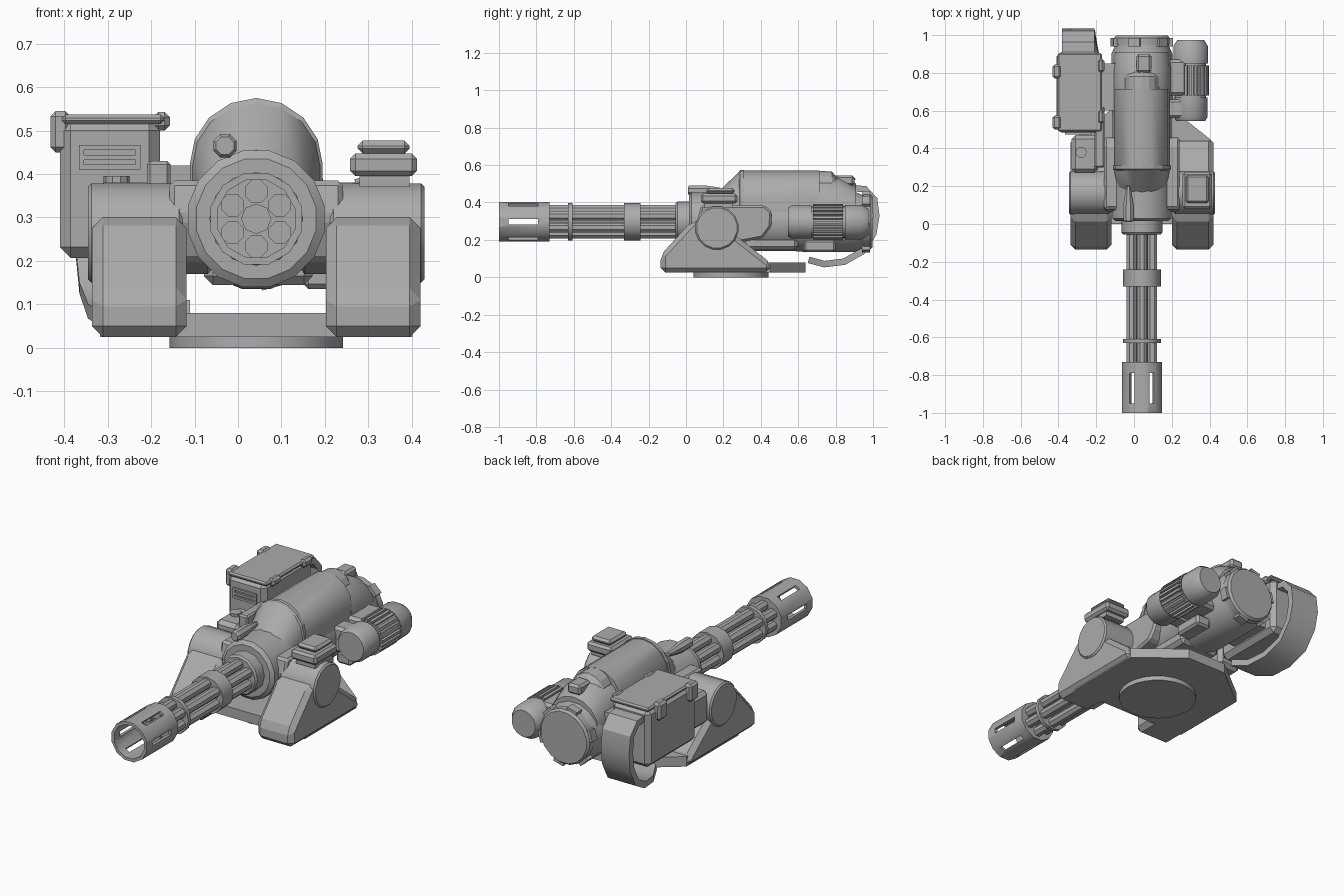
import bpy, bmesh, math
from mathutils import Vector, Matrix

if "Cube" in bpy.data.objects:
    bpy.data.objects.remove(bpy.data.objects["Cube"])

metal = bpy.data.materials.new("grey metal")
metal.use_nodes = True
GREY = (0.41, 0.41, 0.41, 1)
metal.diffuse_color = GREY
metal.node_tree.nodes["Principled BSDF"].inputs["Base Color"].default_value = GREY

CX, CZ = 0.042, 0.297   # gun axis


def loft(name, rings, closed=False, bevel=0, smooth=False):
    """Skin a list of equal point rings; cap the ends or close the loop."""
    bm = bmesh.new()
    vs = [[bm.verts.new(p) for p in r] for r in rings]
    pairs = list(zip(vs, vs[1:])) + ([(vs[-1], vs[0])] if closed else [])
    n = len(vs[0])
    for a, b in pairs:
        for i in range(n):
            j = (i + 1) % n
            bm.faces.new((a[i], a[j], b[j], b[i]))
    if not closed:
        bm.faces.new(vs[0])
        bm.faces.new(vs[-1])
    bmesh.ops.recalc_face_normals(bm, faces=bm.faces)
    me = bpy.data.meshes.new(name)
    bm.to_mesh(me)
    bm.free()
    me.materials.append(metal)
    ob = bpy.data.objects.new(name, me)
    bpy.context.collection.objects.link(ob)
    if bevel:
        m = ob.modifiers.new("bevel", "BEVEL")
        m.width, m.segments, m.limit_method = bevel, 1, "ANGLE"
    if smooth:
        bpy.ops.object.select_all(action="DESELECT")
        ob.select_set(True)
        bpy.context.view_layer.objects.active = ob
        bpy.ops.object.shade_smooth_by_angle(angle=math.radians(32))
    return ob


def box(name, x0, x1, y0, y1, z0, z1, bevel=0.0):
    return loft(name, [[(x0, y0, z), (x1, y0, z), (x1, y1, z), (x0, y1, z)] for z in (z0, z1)], bevel=bevel)


def circle(n, turn=0.0):
    return [(math.cos(2 * math.pi * (i + turn) / n), math.sin(2 * math.pi * (i + turn) / n)) for i in range(n)]


def turned(name, profile, x=CX, z=CZ, n=12, turn=0.0, closed=False, smooth=True):
    """Lathe (y, radius) pairs around an axis along y."""
    return loft(name, [[(x + r * c, y, z + r * s) for c, s in circle(n, turn)] for y, r in profile],
                closed, smooth=smooth)


def prism_x(name, yz, x0, x1, bevel=0.0, smooth=False):
    return loft(name, [[(x, y, z) for y, z in yz] for x in (x0, x1)], bevel=bevel, smooth=smooth)


def arch(y, r, zc, zb):
    """Round-topped section across the gun."""
    top = [(CX + r * math.cos(math.pi * i / 8), y, zc + r * math.sin(math.pi * i / 8)) for i in range(9)]
    return [(CX + r, y, zb)] + top + [(CX - r, y, zb)]


# Base: turntable and floor plate
loft("turntable", [[(CX + 0.2 * c, 0.24 + 0.2 * s, z) for c, s in circle(24)] for z in (0, 0.03)], smooth=True)
plate = [(0.36, 0.0), (0.36, 0.45), (0.12, 0.64), (-0.12, 0.64), (-0.36, 0.45), (-0.36, 0.0)]
loft("floor_plate", [[(CX + x, y, z) for x, y in plate] for z in (0.025, 0.08)])

# Side supports, mirrored about the gun axis
support = [(-0.135, 0.025), (-0.135, 0.12), (0.03, 0.3), (0.22, 0.3), (0.27, 0.22), (0.455, 0.075), (0.455, 0.025)]
arm = [(0.06, 0.3), (0.08, 0.385), (0.42, 0.385), (0.46, 0.35), (0.455, 0.27), (0.41, 0.21), (0.2, 0.17), (0.1, 0.2)]
for side, s in (("left", 1), ("right", -1)):
    prism_x(side + "_support", support, CX + s * 0.16, CX + s * 0.378, bevel=0.025)
    pivot = [(0.165 + 0.117 * c, 0.264 + 0.117 * q) for c, q in circle(16, 0.5)]
    prism_x(side + "_pivot", pivot, CX + s * 0.17, CX + s * 0.387, bevel=0.008, smooth=True)
    prism_x(side + "_arm", arm, CX + s * 0.1, CX + s * 0.2, bevel=0.012)

# Sensor on the left pivot
box("sensor_foot", 0.28, 0.395, 0.1, 0.25, 0.37, 0.41)
box("sensor_body", 0.258, 0.412, 0.08, 0.275, 0.395, 0.447, 0.012)
box("sensor_lid", 0.275, 0.395, 0.11, 0.26, 0.447, 0.477, 0.012)

# Fitting on the right arm
box("right_arm_block", -0.33, -0.19, 0.27, 0.47, 0.2, 0.38, 0.02)
box("right_arm_rail", -0.21, -0.155, 0.3, 0.62, 0.36, 0.43, 0.008)
loft("right_arm_bolt", [[(-0.28 + 0.03 * c, 0.38 + 0.03 * s, z) for c, s in circle(10)] for z in (0.37, 0.395)])

# Rotating barrels and clamps
for i, (c, s) in enumerate(circle(6, 0.5)):
    turned("barrel_%d" % (i + 1), [(-0.77, 0.028), (0.0, 0.028)], CX + 0.063 * c, CZ + 0.063 * s, 8, 0.5)
turned("barrel_core", [(-0.76, 0.035), (0.0, 0.035)], n=8)
turned("front_clamp", [(-0.63, 0.1), (-0.608, 0.1)])
turned("middle_clamp", [(-0.332, 0.1), (-0.242, 0.1)])

# Muzzle shroud with six slots cut through the wall
muzzle = turned("muzzle_shroud", [(-1, 0.109), (-0.73, 0.109), (-0.73, 0.03), (-0.75, 0.03), (-0.75, 0.092), (-1, 0.092)],
                turn=0.5, closed=True)
for i in range(6):
    cut = box("slot_cutter", 0.07, 0.13, -0.95, -0.79, -0.014, 0.014)
    cut.data.transform(Matrix.Translation((CX, 0, CZ)) @ Matrix.Rotation(i * math.pi / 3, 4, "Y"))
    mod = muzzle.modifiers.new("slot", "BOOLEAN")
    mod.operation, mod.object, mod.solver = "DIFFERENCE", cut, "EXACT"
    bpy.context.view_layer.objects.active = muzzle
    bpy.ops.object.modifier_apply(modifier=mod.name)
    bpy.data.objects.remove(cut)

# Gun body
turned("barrel_collar", [(-0.055, 0.1), (-0.045, 0.108), (0.03, 0.108)])
turned("main_body", [(0.015, 0.14), (0.03, 0.16), (0.58, 0.16), (0.64, 0.165), (0.9, 0.165), (0.945, 0.145), (0.96, 0.145)], n=16, turn=0.5)
loft("top_hood", [arch(0.17, 0.125, 0.33, 0.27), arch(0.29, 0.148, 0.422, 0.3), arch(0.715, 0.148, 0.422, 0.3)], smooth=True)
loft("hood_front_rim", [arch(0.275, 0.135, 0.415, 0.32), arch(0.29, 0.153, 0.422, 0.38), arch(0.31, 0.153, 0.422, 0.38)])
loft("rear_hood", [arch(0.7, 0.155, 0.38, 0.3), arch(0.82, 0.155, 0.38, 0.3), arch(0.91, 0.15, 0.335, 0.28)], smooth=True)
loft("hood_step", [arch(0.7, 0.095, 0.475, 0.4), arch(0.78, 0.095, 0.47, 0.4), arch(0.81, 0.09, 0.44, 0.4)])
box("top_latch", CX - 0.03, CX + 0.05, 0.8, 0.9, 0.49, 0.545, 0.012)
box("belly_block", CX - 0.12, CX + 0.13, 0.3, 0.6, 0.145, 0.22, 0.02)
turned("rear_cap", [(0.95, 0.15), (0.985, 0.15), (0.997, 0.14)], n=16, turn=0.5)
for i, (c, s) in enumerate(circle(6, 0.25)):
    lug = box("rear_lug_%d" % (i + 1), 0.125, 0.163, 0.94, 0.985, -0.03, 0.03)
    lug.data.transform(Matrix.Translation((CX, 0, CZ)) @ Matrix.Rotation(math.atan2(s, c), 4, "Y"))
turned("sight_tube", [(0.01, 0.022), (0.02, 0.029), (0.1, 0.029), (0.2, 0.012)], -0.03, 0.465, 8, 0.5)

# Ribbed motor on the left side
MX, MZ = 0.3, 0.295
turned("motor", [(0.545, 0.078), (0.565, 0.09), (0.67, 0.09), (0.67, 0.084), (0.85, 0.084), (0.85, 0.094),
                 (0.94, 0.094), (0.975, 0.072)], MX, MZ, 16, 0.5)
for i in range(15):
    rib = box("motor_rib_%d" % (i + 1), 0.078, 0.098, 0.68, 0.84, -0.007, 0.007)
    rib.data.transform(Matrix.Translation((MX, 0, MZ)) @ Matrix.Rotation(math.radians(15 * i - 105), 4, "Y"))
box("motor_front_mount", 0.16, 0.27, 0.56, 0.66, 0.23, 0.37, 0.015)
box("motor_rear_mount", 0.16, 0.28, 0.68, 0.87, 0.21, 0.38, 0.015)
box("motor_lower_bracket", 0.15, 0.24, 0.63, 0.8, 0.135, 0.2, 0.012)

# Ammunition box on the right side
box("ammo_box", -0.41, -0.18, 0.485, 0.91, 0.207, 0.525, 0.025)
box("ammo_lid", -0.405, -0.17, 0.49, 0.905, 0.515, 0.537, 0.008)
for y in (0.5, 0.77):
    box("lid_catch_right", -0.432, -0.385, y, y + 0.075, 0.45, 0.545, 0.012)
    box("lid_catch_left", -0.195, -0.157, y + 0.03, y + 0.105, 0.5, 0.543, 0.012)
box("box_bracket", -0.2, -0.1, 0.6, 0.85, 0.24, 0.42)
for i, z in enumerate((0.41, 0.432, 0.455)):
    box("box_vent_%d" % (i + 1), -0.36, -0.23, 0.475, 0.49, z, z + 0.012)
for i, x in enumerate((-0.366, -0.236)):
    box("box_vent_end_%d" % (i + 1), x, x + 0.012, 0.475, 0.49, 0.41, 0.467)

# Curved feed chute from the back of the box, round and under to the body
path = [(0, 0.88, 0.46), (0, 0.95, 0.455), (0, 0.99, 0.41), (0, 1.0, 0.33), (0.005, 0.985, 0.24), (0.015, 0.93, 0.15),
        (0.035, 0.84, 0.1), (0.06, 0.74, 0.088), (0.1, 0.66, 0.11)]
rings = []
for i, (dx, y, z) in enumerate(path):
    a, b = path[max(i - 1, 0)], path[min(i + 1, len(path) - 1)]
    t = Vector((0, b[1] - a[1], b[2] - a[2])).normalized()
    inner = Vector((0, t.z, -t.y)) * -0.035
    p = Vector((-0.38 + dx, y, z))
    w = Vector((0.17, 0, 0))
    rings.append([p, p + w, p + w - inner * -1, p - inner * -1])
loft("feed_chute", rings, smooth=True)
